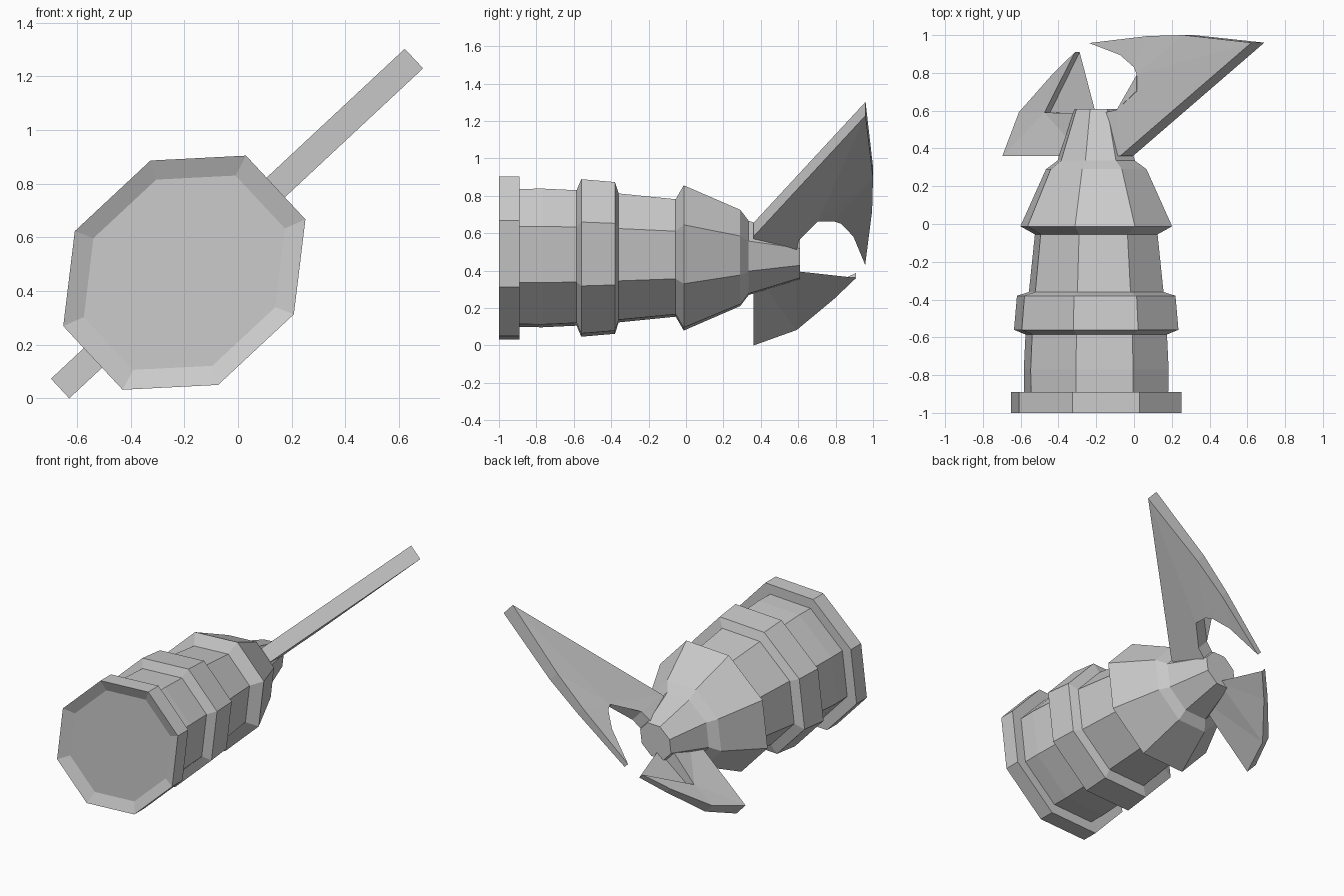
import bpy, bmesh
from math import sin, cos, pi, radians
from mathutils import Vector

if "Cube" in bpy.data.objects:
    bpy.data.objects.remove(bpy.data.objects["Cube"])

TILT = radians(43)                      # the whole model is rolled about its long axis
CENTRE = Vector((-0.2, 0, 0.468))
U = Vector((cos(TILT), 0, sin(TILT)))   # across the blades
V = Vector((-sin(TILT), 0, cos(TILT)))  # through the blade thickness
SIDES = 8


def place(u, v, y):
    return CENTRE + U * u + V * v + Vector((0, y, 0))


def finish(name, bm):
    bmesh.ops.recalc_face_normals(bm, faces=bm.faces)
    mesh = bpy.data.meshes.new(name)
    bm.to_mesh(mesh)
    bm.free()
    obj = bpy.data.objects.new(name, mesh)
    bpy.context.collection.objects.link(obj)
    return obj


def lathe(name, profile, ru=0.504, rv=0.424):
    """Octagonal, slightly oval turned shape; profile = (y, scale)."""
    bm = bmesh.new()
    rings = []
    for y, s in profile:
        angles = [2 * pi * (i + 0.5) / SIDES for i in range(SIDES)]
        rings.append([bm.verts.new(place(ru * s * cos(a), rv * s * sin(a), y)) for a in angles])
    for a, b in zip(rings, rings[1:]):
        for i in range(SIDES):
            j = (i + 1) % SIDES
            bm.faces.new((a[i], a[j], b[j], b[i]))
    bm.faces.new(rings[0])
    bm.faces.new(rings[-1])
    return finish(name, bm)


def blade(name, outline):
    """Flat plate; outline = (u, y, half thickness)."""
    bm = bmesh.new()
    top = [bm.verts.new(place(u, h, y)) for u, y, h in outline]
    low = [bm.verts.new(place(u, -h, y)) for u, y, h in outline]
    caps = [bm.faces.new(top), bm.faces.new(low[::-1])]
    for i in range(len(top)):
        j = (i + 1) % len(top)
        bm.faces.new((top[i], low[i], low[j], top[j]))
    bmesh.ops.triangulate(bm, faces=caps)
    return finish(name, bm)


# banded handle with a dished front end, shoulder and tapered nose
lathe("handle_body", [
    (-0.97, 0.83), (-1.0, 1.0), (-0.89, 1.0),              # end rim
    (-0.89, 0.845), (-0.77, 0.85), (-0.585, 0.83),         # lower grip
    (-0.56, 0.965), (-0.38, 0.93),                         # middle band
    (-0.36, 0.79), (-0.055, 0.72),                         # upper grip
    (-0.012, 0.89), (0.29, 0.59), (0.335, 0.455),          # shoulder
    (0.61, 0.255),                                         # nose
])

# large hooked blade
blade("large_blade", [
    (0.05, 0.36, 0.05), (0.22, 0.36, 0.05), (1.17, 0.96, 0.05),
    (0.67, 1.0, 0.04), (0.40, 0.995, 0.03), (-0.035, 0.958, 0.018),
    (0.20, 0.895, 0.03), (0.31, 0.83, 0.04), (0.335, 0.79, 0.045),
    (0.34, 0.705, 0.05), (0.195, 0.605, 0.05), (0.05, 0.58, 0.05),
])

# small hooked blade on the opposite side
blade("small_blade", [
    (-0.05, 0.36, 0.05), (-0.633, 0.36, 0.05), (-0.525, 0.592, 0.037),
    (-0.30, 0.79, 0.022), (-0.137, 0.91, 0.018),
    (-0.355, 0.59, 0.022), (-0.05, 0.585, 0.05),
])
